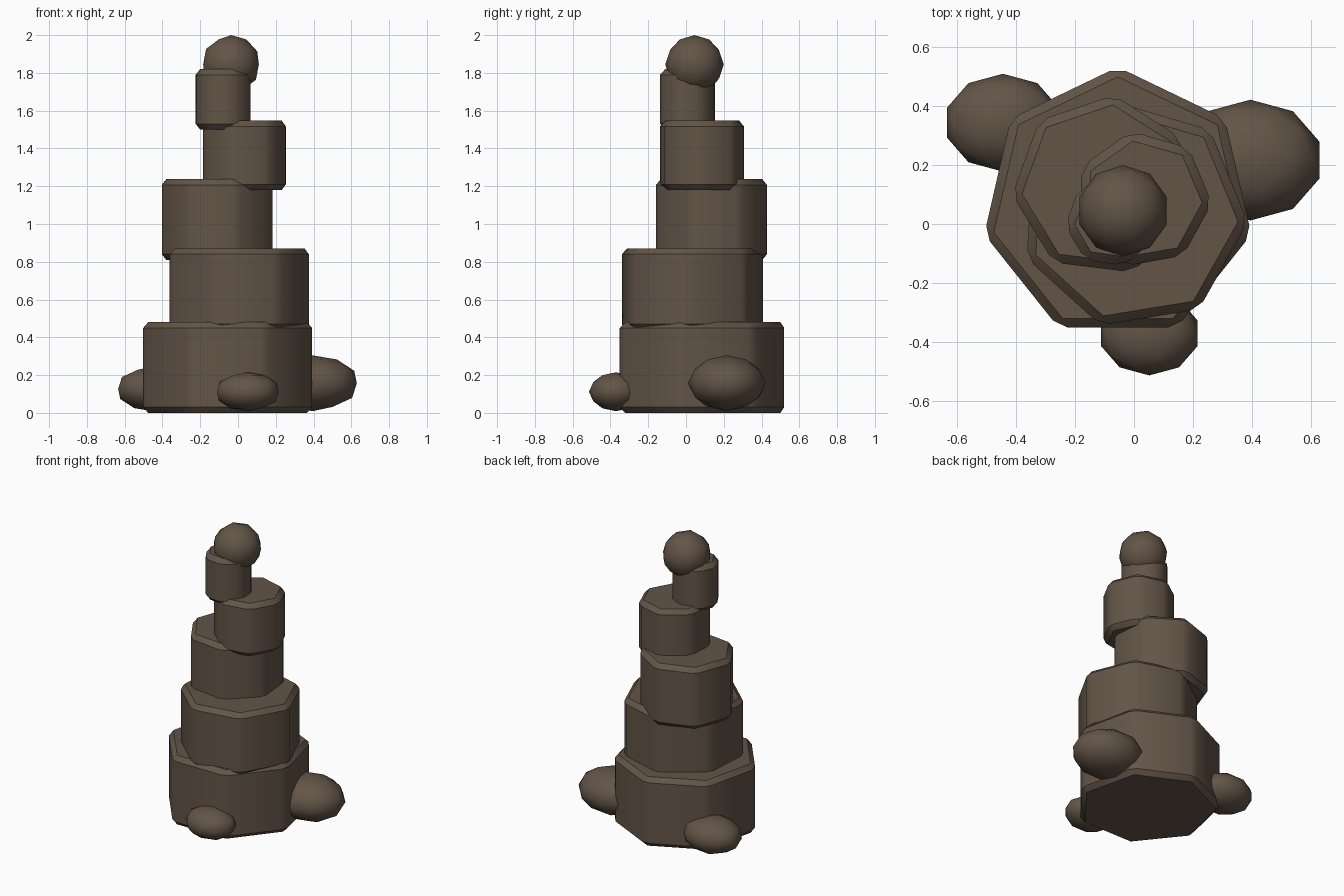
import bpy
from math import cos, sin, radians, tau

cube = bpy.data.objects.get("Cube")
if cube:
    bpy.data.objects.remove(cube, do_unlink=True)

# Single earthy brown stone colour
stone = bpy.data.materials.new("brown_stone")
stone.use_nodes = True
colour = (0.125, 0.09, 0.063, 1)
stone.diffuse_color = colour
bsdf = next(n for n in stone.node_tree.nodes if n.type == "BSDF_PRINCIPLED")
bsdf.inputs["Base Color"].default_value = colour
bsdf.inputs["Roughness"].default_value = 0.9

SIDES = 7


def tier(name, x, y, radius, bottom, top, turn):
    """Seven-sided block with every edge chamfered."""
    bpy.ops.mesh.primitive_cylinder_add(
        vertices=SIDES, radius=radius, depth=top - bottom,
        location=(x, y, (top + bottom) / 2))
    ob = bpy.context.object
    ob.name = name
    # Turn the ring so that its first corner lies at the given angle
    for v in ob.data.vertices:
        k = v.index // 2
        a = radians(turn) + k * tau / SIDES
        v.co.x, v.co.y = radius * cos(a), radius * sin(a)
    # Keep the winding outward after re-laying the ring
    ob.data.update()
    bpy.ops.object.mode_set(mode="EDIT")
    bpy.ops.mesh.select_all(action="SELECT")
    bpy.ops.mesh.normals_make_consistent(inside=False)
    bpy.ops.object.mode_set(mode="OBJECT")
    bevel = ob.modifiers.new("chamfer", "BEVEL")
    bevel.width = 0.03
    bevel.segments = 1
    bevel.limit_method = "NONE"
    bpy.ops.object.modifier_apply(modifier=bevel.name)
    bpy.ops.object.shade_smooth_by_angle(angle=radians(30))
    ob.data.materials.append(stone)


def boulder(name, centre, size):
    """Rounded low-poly rock."""
    bpy.ops.mesh.primitive_ico_sphere_add(subdivisions=2, radius=1, location=centre)
    ob = bpy.context.object
    ob.name = name
    ob.scale = size
    bpy.ops.object.transform_apply(location=False, rotation=False, scale=True)
    bpy.ops.object.shade_smooth()
    ob.data.materials.append(stone)


# Stacked tiers, bottom to top
tier("base_tier", -0.055, 0.068, 0.465, 0.0, 0.48, 90)
tier("second_tier", -0.003, 0.03, 0.39, 0.44, 0.87, 253.5)
tier("third_tier", -0.105, 0.13, 0.31, 0.81, 1.237, 83)
tier("fourth_tier", 0.03, 0.083, 0.235, 1.18, 1.547, 357)
tier("fifth_tier", -0.078, 0.008, 0.157, 1.5, 1.82, 185)

# Rounded cap stone
boulder("top_stone", (-0.037, 0.045, 1.845), (0.155, 0.155, 0.155))

# Squat boulders around the foot
for name, x, y, z, r in (
        ("left_boulder", 0.395, 0.217, 0.157, 0.205),
        ("front_boulder", 0.052, -0.371, 0.112, 0.143),
        ("back_right_boulder", -0.445, 0.344, 0.127, 0.166)):
    boulder(name, (x, y, z), (1.2 * r, r, 0.72 * r))
